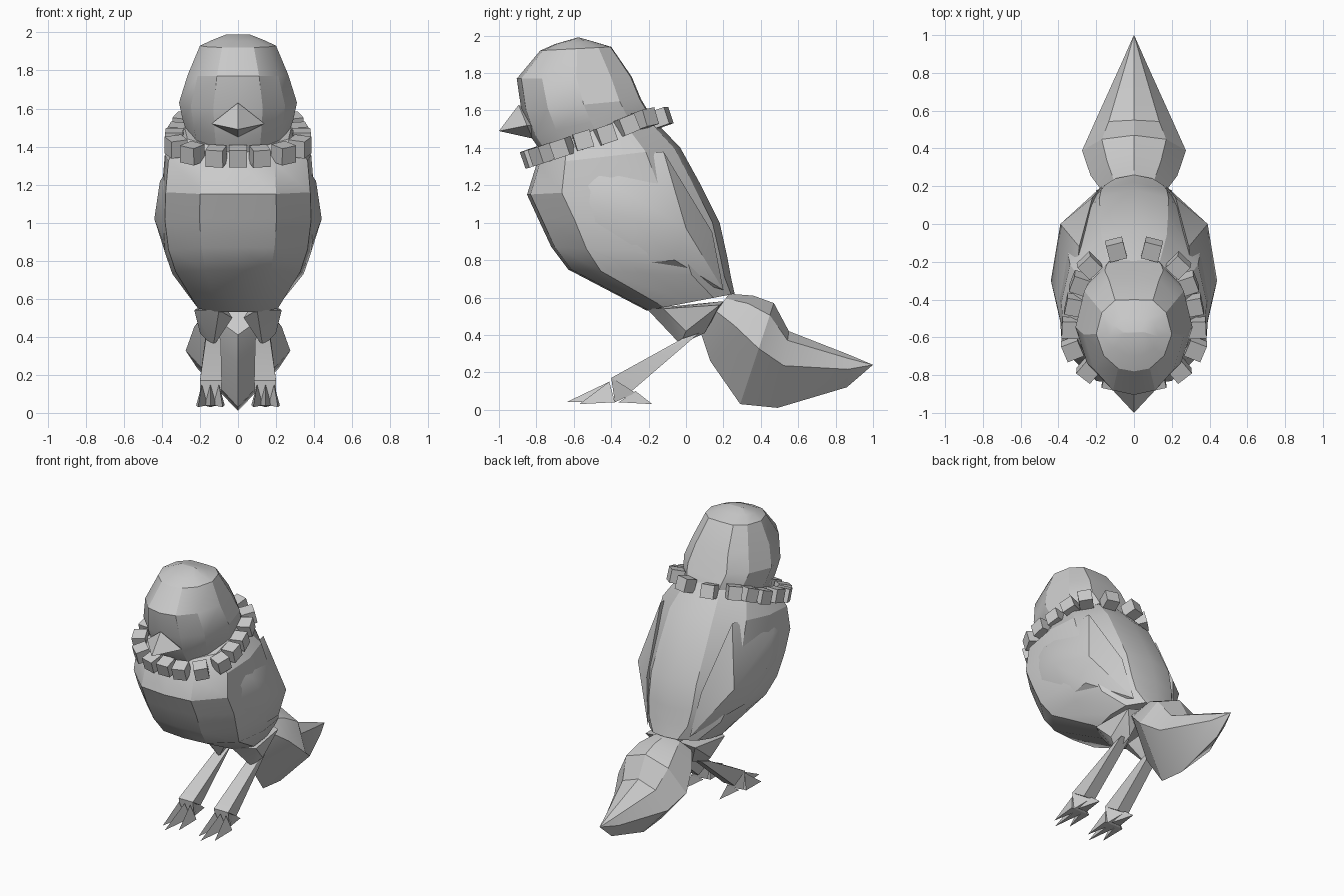
import bpy, bmesh

old = bpy.data.objects.get("Cube")
if old:
    bpy.data.objects.remove(old, do_unlink=True)

grey = bpy.data.materials.new("plain grey")
grey.use_nodes = True
grey.diffuse_color = (0.6, 0.6, 0.6, 1)
grey.node_tree.nodes["Principled BSDF"].inputs["Base Color"].default_value = (0.6, 0.6, 0.6, 1)


def finish(name, bm, angle=0.45):
    bmesh.ops.recalc_face_normals(bm, faces=bm.faces)
    mesh = bpy.data.meshes.new(name)
    bm.to_mesh(mesh)
    bm.free()
    mesh.materials.append(grey)
    ob = bpy.data.objects.new(name, mesh)
    bpy.context.collection.objects.link(ob)
    bpy.ops.object.select_all(action="DESELECT")
    ob.select_set(True)
    bpy.context.view_layer.objects.active = ob
    bpy.ops.object.shade_smooth_by_angle(angle=angle)
    return ob


def loft(name, rings, profile):
    """Rings are (start y, start z, end y, end z, half width);
    the profile is (width share, share of the way from start to end)."""
    bm = bmesh.new()
    outline = profile + [(-u, t) for u, t in reversed(profile[1:-1])]
    loops = [[bm.verts.new((u * w, y0 + (y1 - y0) * t, z0 + (z1 - z0) * t))
              for u, t in outline] for y0, z0, y1, z1, w in rings]
    n = len(outline)
    for a, b in zip(loops, loops[1:]):
        for i in range(n):
            j = (i + 1) % n
            bm.faces.new((a[i], a[j], b[j], b[i]))
    bm.faces.new(loops[0])
    bm.faces.new(loops[-1])
    bmesh.ops.remove_doubles(bm, verts=bm.verts, dist=0.0005)
    return finish(name, bm)


def hull(name, points):
    bm = bmesh.new()
    for p in points:
        bm.verts.new(p)
    result = bmesh.ops.convex_hull(bm, input=bm.verts)
    loose = [v for v in bm.verts if not v.link_faces]
    bmesh.ops.delete(bm, geom=loose, context="VERTS")
    return finish(name, bm)


def pair(name, points):
    hull("left_" + name, points)
    hull("right_" + name, [(-x, y, z) for x, y, z in points])


# Body: flat breast, full sides and rounded back
loft("body", [
    (-.74, 1.40, -.22, 1.60, .28),
    (-.80, 1.31, -.03, 1.40, .385),
    (-.85, 1.15, .08, 1.20, .40),
    (-.79, 1.02, .18, 1.00, .405),
    (-.72, .87, .22, .82, .385),
    (-.63, .75, .24, .71, .345),
    (-.21, .53, .26, .62, .22),
], [(0, 0), (.5, .02), (.95, .2), (1, .5), (.88, .76), (.45, .96), (0, 1)])

# Head: domed, with a flat crown and a flat nape
loft("head", [
    (-.74, 1.33, -.19, 1.56, .26),
    (-.83, 1.46, -.21, 1.61, .29),
    (-.88, 1.60, -.24, 1.66, .31),
    (-.905, 1.77, -.29, 1.78, .265),
    (-.78, 1.92, -.40, 1.94, .20),
    (-.70, 1.955, -.50, 1.97, .13),
    (-.58, 1.99, -.57, 1.99, .06),
], [(0, 0), (.42, .04), (.8, .22), (1, .52), (.85, .82), (.5, .99), (0, 1)])

# Beak
hull("beak", [(0, -1, 1.49), (0, -.895, 1.63), (.14, -.85, 1.52),
              (-.14, -.85, 1.52), (0, -.82, 1.45), (0, -.75, 1.52)])

# Folded wings
pair("wing", [(.33, -.58, 1.33), (.36, -.65, 1.17), (.37, -.57, 1.0),
              (.35, -.28, .78), (.17, .2, .64), (.22, .14, .95),
              (.29, -.12, 1.38), (.41, -.42, 1.22), (.44, -.3, 1.02),
              (.39, 0, .97), (.37, -.06, .80)])

# Tail: keeled below, broad in the middle, pointed at the end
loft("tail", [
    (.08, .41, .23, .62, .16),
    (.13, .26, .36, .61, .23),
    (.29, .03, .47, .57, .275),
    (.49, .01, .55, .42, .215),
    (.86, .12, .87, .295, .06),
    (.999, .24, 1, .24, .001),
], [(0, 0), (1, .55), (.62, .88), (0, 1)])

# Thighs, shins and feet
pair("thigh", [(.03, -.1, .5), (.23, -.12, .54), (.1, -.21, .54),
               (.2, .18, .56), (.08, .2, .58), (.13, -.03, .35),
               (.12, .1, .41), (.2, 0, .42)])
pair("shin", [(.09, -.02, .38), (.17, -.02, .38), (.1, .07, .41), (.17, .07, .41),
              (.085, -.4, .17), (.2, -.4, .17), (.1, -.29, .1), (.19, -.29, .1)])
pair("foot", [(.085, -.4, .17), (.2, -.4, .17), (.09, -.38, .04),
              (.2, -.38, .04), (.145, -.27, .09)])
for label, x, tip in (("inner", .1, (.08, -.57, .03)),
                      ("middle", .145, (.145, -.64, .04)),
                      ("outer", .19, (.21, -.57, .03))):
    pair(label + "_toe", [(x - .03, -.38, .04), (x + .03, -.38, .04),
                          (x, -.41, .15), tip])
pair("back_toe", [(.11, -.36, .04), (.18, -.36, .04), (.145, -.27, .1),
                  (.145, -.18, .03)])

# Necklace of square beads, each turned to follow the neck
from mathutils import Matrix, Vector
half = [Vector(p) for p in (
    (0, -.825, 1.35), (.115, -.82, 1.35), (.24, -.77, 1.365), (.325, -.66, 1.40),
    (.335, -.55, 1.44), (.315, -.43, 1.47), (.285, -.315, 1.52),
    (.235, -.22, 1.555), (.095, -.135, 1.56))]
mirrored = [Vector((-p.x, p.y, p.z)) for p in reversed(half[1:])]
beads = half + mirrored
up = Vector((0, -.33, .94)).normalized()
for i, p in enumerate(beads):
    along = (beads[(i + 1) % len(beads)] - beads[i - 1]).normalized()
    out = along.cross(up).normalized()
    turn = Matrix((along, out, out.cross(along))).transposed().to_4x4()
    bm = bmesh.new()
    bmesh.ops.create_cube(bm, size=.093, matrix=Matrix.Translation(p) @ turn)
    finish("necklace_bead_%d" % (i + 1), bm)
